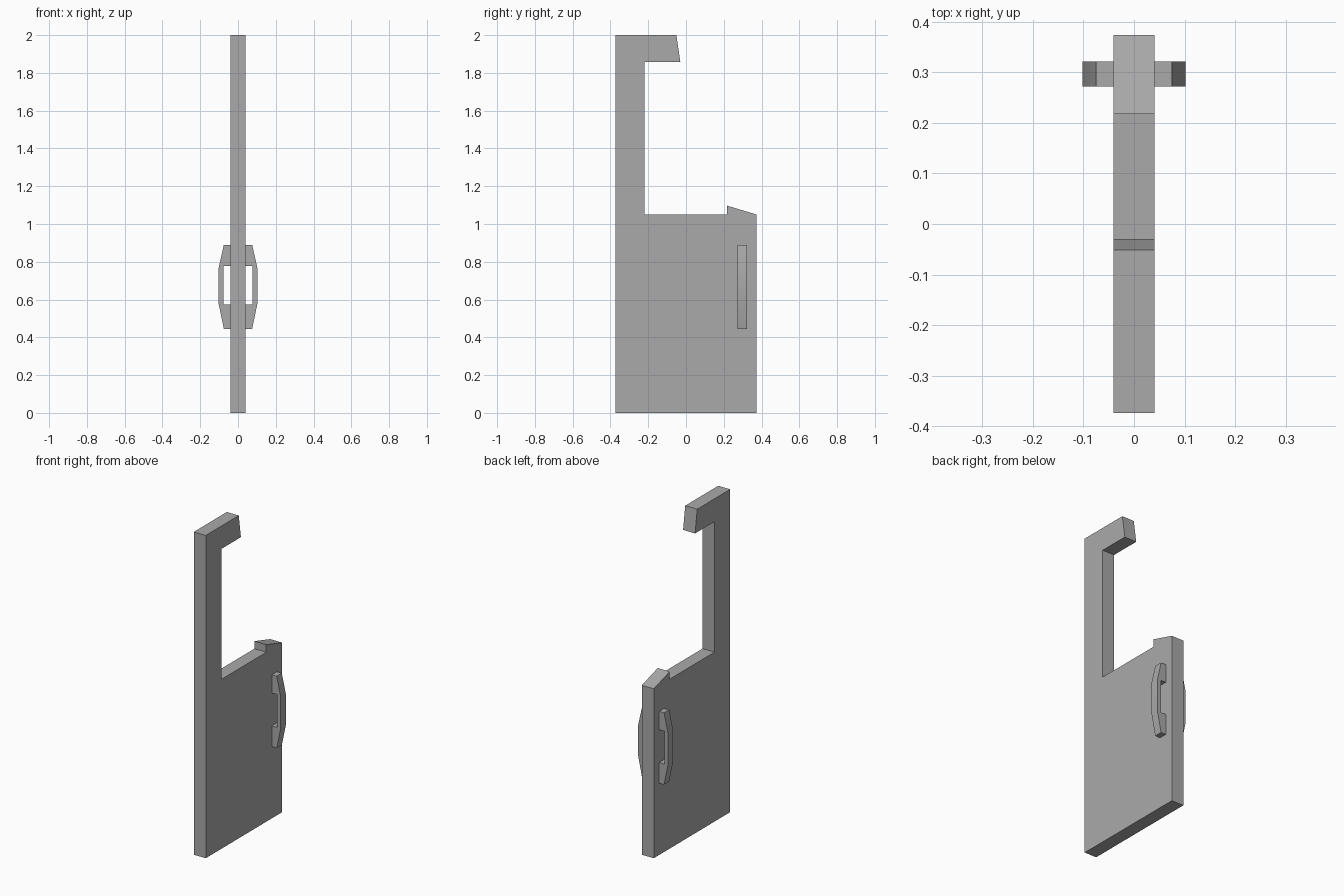
import bpy
import bmesh
from math import radians
from mathutils import Vector

cube = bpy.data.objects.get("Cube")
if cube:
    bpy.data.objects.remove(cube, do_unlink=True)

grey = bpy.data.materials.new("plain grey")
grey.use_nodes = True
colour = (0.4, 0.4, 0.4, 1)
grey.diffuse_color = colour
grey.node_tree.nodes["Principled BSDF"].inputs["Base Color"].default_value = colour


def extrude_profile(name, points, sweep):
    """Make a solid by sweeping a closed 3D outline along a vector."""
    bm = bmesh.new()
    face = bm.faces.new([bm.verts.new(p) for p in points])
    moved = bmesh.ops.extrude_face_region(bm, geom=[face])["geom"]
    verts = [v for v in moved if isinstance(v, bmesh.types.BMVert)]
    bmesh.ops.translate(bm, verts=verts, vec=Vector(sweep))
    # extruding keeps the first cap, so the solid is closed
    bmesh.ops.recalc_face_normals(bm, faces=bm.faces)
    mesh = bpy.data.meshes.new(name)
    bm.to_mesh(mesh)
    bm.free()
    mesh.materials.append(grey)
    obj = bpy.data.objects.new(name, mesh)
    bpy.context.collection.objects.link(obj)
    return obj


# Flat door panel with window opening, hooked post and sloped sill corner
half = 0.041
panel = [(-0.374, 0), (0.374, 0), (0.374, 1.05), (0.218, 1.097), (0.218, 1.05),
         (-0.22, 1.05), (-0.22, 1.858), (-0.03, 1.858), (-0.051, 2), (-0.374, 2)]
extrude_profile("door_panel", [(-half, y, z) for y, z in panel], (2 * half, 0, 0))

# Pull handle on each side, bowed outward around a finger gap
handle = [(half, 0.445), (0.075, 0.445), (0.102, 0.575), (0.102, 0.77),
          (0.075, 0.89), (half, 0.89), (half, 0.777), (0.077, 0.777),
          (0.077, 0.573), (half, 0.573)]
for side, sign in (("left", 1), ("right", -1)):
    obj = extrude_profile(side + "_handle",
                          [(sign * x, 0.272, z) for x, z in handle], (0, 0.05, 0))
    bpy.ops.object.select_all(action="DESELECT")
    obj.select_set(True)
    bpy.context.view_layer.objects.active = obj
    bpy.ops.object.shade_smooth_by_angle(angle=radians(30))
